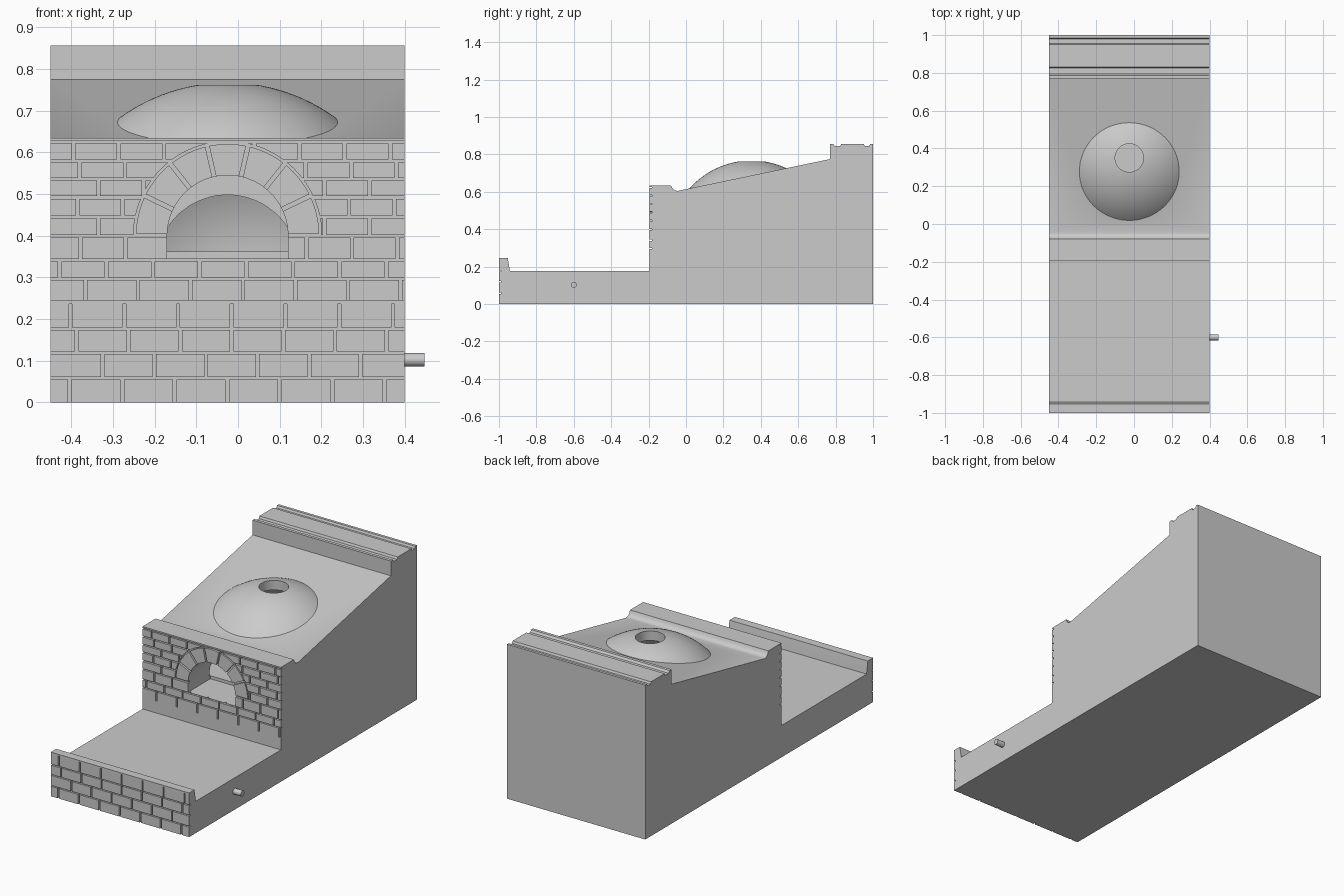
import bpy
import bmesh
from math import sin, cos, pi, sqrt, radians
from mathutils import Vector

cube = bpy.data.objects.get("Cube")
if cube:
    bpy.data.objects.remove(cube)

stone = bpy.data.materials.new("stone grey")
stone.use_nodes = True
stone.diffuse_color = (0.6, 0.6, 0.6, 1)
stone.node_tree.nodes["Principled BSDF"].inputs["Base Color"].default_value = (0.6, 0.6, 0.6, 1)

X0, X1 = -0.45, 0.40          # side walls
CX = -0.025                   # oven axis
DOME_Y, DOME_Z = 0.35, 0.326  # dome centre
WALL, LIP, DEPTH = -0.195, -1.0, 0.012
ARCH_Z, ARCH_R, RING_R = 0.40, 0.145, 0.22
JOINT = 0.008


def finish(name, bm):
    bmesh.ops.recalc_face_normals(bm, faces=bm.faces[:])
    mesh = bpy.data.meshes.new(name)
    bm.to_mesh(mesh)
    bm.free()
    mesh.materials.append(stone)
    obj = bpy.data.objects.new(name, mesh)
    bpy.context.collection.objects.link(obj)
    return obj


def prism(bm, points, offset):
    """Extrude a flat polygon by a vector."""
    face = bm.faces.new([bm.verts.new(p) for p in points])
    out = bmesh.ops.extrude_face_region(bm, geom=[face], use_keep_orig=True)
    verts = [g for g in out["geom"] if isinstance(g, bmesh.types.BMVert)]
    bmesh.ops.translate(bm, verts=verts, vec=Vector(offset))


def revolve(name, profile):
    """Spin an (r, z) profile around the vertical dome axis."""
    bm = bmesh.new()
    verts = [bm.verts.new((CX + r, DOME_Y, z)) for r, z in profile]
    edges = [bm.edges.new(pair) for pair in zip(verts, verts[1:])]
    bmesh.ops.spin(bm, geom=verts + edges, cent=(CX, DOME_Y, 0), axis=(0, 0, 1),
                   angle=2 * pi, steps=96)
    bmesh.ops.remove_doubles(bm, verts=bm.verts[:], dist=1e-5)
    return finish(name, bm)


def sphere_cap(radius, z_low, z_high, steps=28):
    """Closed profile of a sphere slice between two heights."""
    r_low = sqrt(radius ** 2 - (z_low - DOME_Z) ** 2)
    heights = [DOME_Z + (z_high - DOME_Z) * sin(pi / 2 * i / steps) for i in range(steps + 1)]
    arc = [(sqrt(max(0, radius ** 2 - (z - DOME_Z) ** 2)), z) for z in heights if z > z_low + 0.001]
    points = [(0, z_low), (r_low, z_low)] + arc
    if arc[-1][0] > 1e-4:
        points.append((0, z_high))
    return points


def arch_points(radius, z_bottom, y, steps=64):
    arc = [(CX + radius * cos(pi * i / steps), y, ARCH_Z + radius * sin(pi * i / steps))
           for i in range(steps + 1)]
    return [(CX - radius, y, z_bottom), (CX + radius, y, z_bottom)] + arc


def combine(obj, other, operation):
    mod = obj.modifiers.new("cut", 'BOOLEAN')
    mod.operation, mod.object, mod.solver = operation, other, 'EXACT'
    bpy.context.view_layer.objects.active = obj
    bpy.ops.object.modifier_apply(modifier=mod.name)


def smooth(obj):
    bpy.ops.object.select_all(action='DESELECT')
    obj.select_set(True)
    bpy.context.view_layer.objects.active = obj
    bpy.ops.object.shade_smooth_by_angle(angle=radians(30))


def brick_rows(name, rows, y):
    """Rows are (bottom, top, first joint, joint spacing)."""
    bm = bmesh.new()
    for z0, z1, joint, step in rows:
        left = X0
        while left < X1:
            right = min(joint - JOINT / 2, X1)
            prism(bm, [(left, y, z0), (right, y, z0), (right, y, z1), (left, y, z1)],
                  (0, DEPTH + 0.002, 0))
            left, joint = joint + JOINT / 2, joint + step
    return finish(name, bm)


# Body: side profile with the mortar planes set back
profile = [
    (LIP + DEPTH, 0), (1, 0), (1, 0.857), (0.985, 0.857), (0.98, 0.845), (0.955, 0.845),
    (0.95, 0.857), (0.83, 0.857), (0.825, 0.845), (0.795, 0.845), (0.787, 0.857),
    (0.77, 0.857), (0.77, 0.775), (-0.045, 0.605), (-0.058, 0.607), (-0.068, 0.613),
    (-0.075, 0.622), (-0.08, 0.635), (WALL, 0.635), (WALL, 0.627), (WALL + DEPTH, 0.627),
    (WALL + DEPTH, 0.243), (WALL, 0.243), (WALL, 0.177), (-0.942, 0.177), (-0.946, 0.205),
    (-0.953, 0.245), (LIP, 0.245), (LIP, 0.236), (LIP + DEPTH, 0.236)]
bm = bmesh.new()
prism(bm, [(X0, y, z) for y, z in profile], (X1 - X0, 0, 0))
body = finish("oven_body", bm)

# Dome on the slope, hollow chamber, chimney hole and arched mouth
dome = revolve("dome", sphere_cap(0.4416, 0.55, 0.763))
chamber = revolve("chamber_cutter", sphere_cap(0.39, 0.362, DOME_Z + 0.39))
chimney = revolve("chimney_cutter", [(0, 0.5), (0.075, 0.5), (0.075, 0.9), (0, 0.9)])
bm = bmesh.new()
prism(bm, arch_points(ARCH_R, 0.345, -0.3), (0, 0.3, 0))
mouth = finish("mouth_cutter", bm)
bm = bmesh.new()
prism(bm, arch_points(RING_R + 0.006, ARCH_Z - 0.001, -0.3), (0, 0.2, 0))
ring = finish("ring_cutter", bm)

combine(body, dome, 'UNION')
for cutter in (chamber, chimney, mouth):
    combine(body, cutter, 'DIFFERENCE')
smooth(body)

# Brickwork on the front lip and the oven wall
brick_rows("lip_bricks", [
    (0, 0.055, -0.404, 0.126), (0.061, 0.116, -0.325, 0.124),
    (0.122, 0.173, -0.387, 0.124), (0.179, 0.237, -0.402, 0.129)], LIP)
wall = brick_rows("wall_bricks", [
    (0.242, 0.294, -0.366, 0.126), (0.300, 0.338, -0.428, 0.112),
    (0.344, 0.395, -0.378, 0.1086), (0.401, 0.441, -0.335, 0.1086),
    (0.449, 0.488, -0.385, 0.1086), (0.495, 0.532, -0.335, 0.1086),
    (0.538, 0.576, -0.380, 0.1086), (0.583, 0.621, -0.395, 0.1086)], WALL)
for cutter in (ring, mouth):
    combine(wall, cutter, 'DIFFERENCE')

# Wedge stones around the mouth
bm = bmesh.new()
STONES, STEPS = 7, 8
for i in range(STONES):
    def arc(radius):
        gap = JOINT * 0.6 / radius
        a0, a1 = pi * i / STONES + gap, pi * (i + 1) / STONES - gap
        angles = [a0 + (a1 - a0) * k / STEPS for k in range(STEPS + 1)]
        return [(CX + radius * cos(a), WALL, ARCH_Z + radius * sin(a)) for a in angles]
    prism(bm, arc(ARCH_R) + arc(RING_R)[::-1], (0, DEPTH + 0.002, 0))
smooth(finish("arch_stones", bm))

# Side peg
bm = bmesh.new()
prism(bm, [(X1 - 0.01, -0.6 + 0.016 * cos(2 * pi * k / 32), 0.102 + 0.016 * sin(2 * pi * k / 32))
           for k in range(32)], (0.058, 0, 0))
smooth(finish("side_peg", bm))

for helper in (dome, chamber, chimney, mouth, ring):
    bpy.data.objects.remove(helper)
